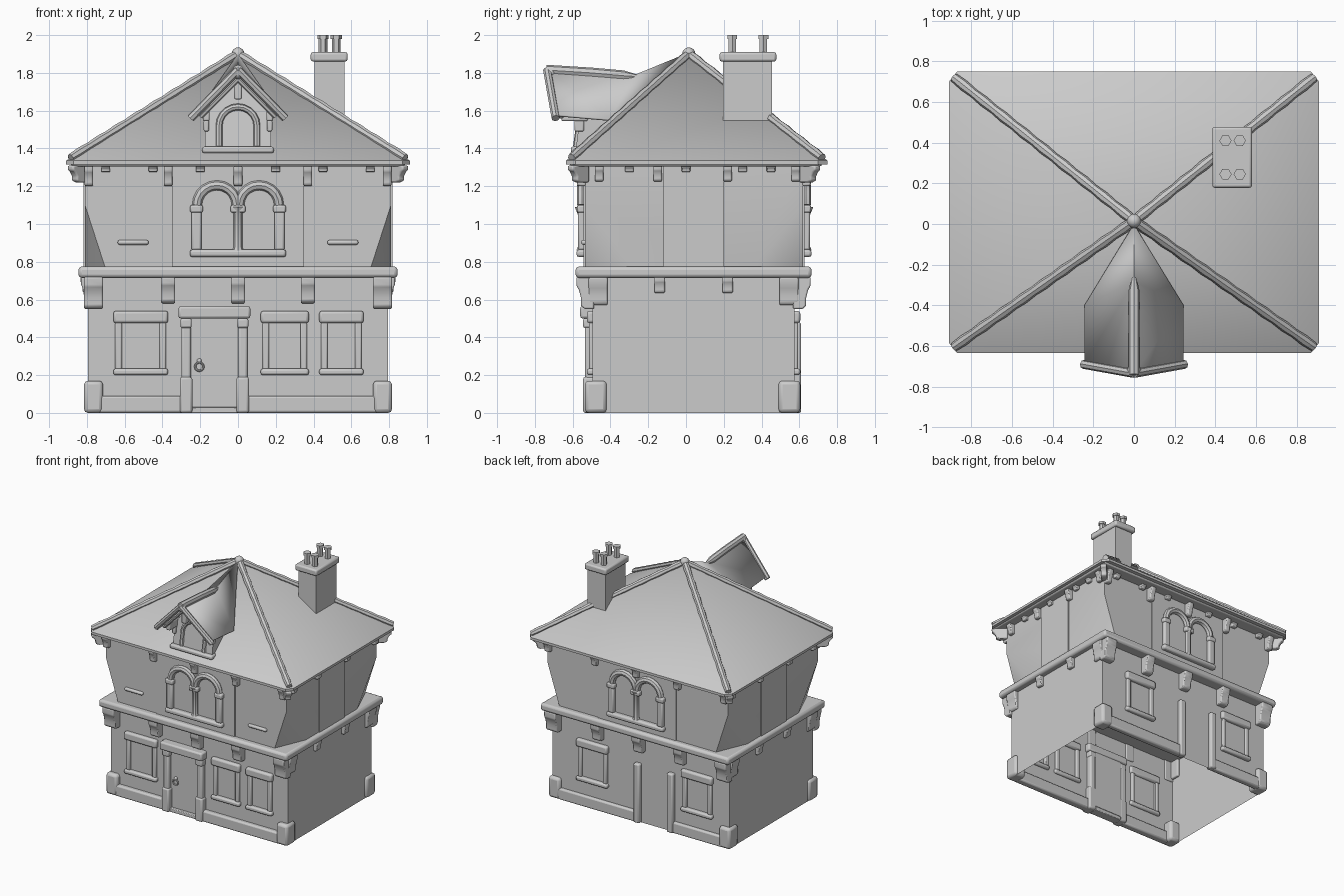
import bpy, bmesh, math
from mathutils import Vector, Matrix

if "Cube" in bpy.data.objects:
    bpy.data.objects.remove(bpy.data.objects["Cube"])

stone = bpy.data.materials.new("plain_grey")
stone.diffuse_color = (0.6, 0.6, 0.6, 1)
stone.use_nodes = True
stone.node_tree.nodes["Principled BSDF"].inputs["Base Color"].default_value = stone.diffuse_color


def finish(name, bm, bevel=0):
    bmesh.ops.recalc_face_normals(bm, faces=bm.faces)
    me = bpy.data.meshes.new(name)
    bm.to_mesh(me)
    bm.free()
    me.materials.append(stone)
    ob = bpy.data.objects.new(name, me)
    bpy.context.collection.objects.link(ob)
    if bevel:
        m = ob.modifiers.new("rounding", 'BEVEL')
        m.width, m.segments = bevel, 2
    return ob


def box(name, x0, x1, y0, y1, z0, z1, bevel=0, open_ends=False):
    bm = bmesh.new()
    mat = Matrix.Translation(((x0 + x1) / 2, (y0 + y1) / 2, (z0 + z1) / 2)) @ \
        Matrix.Diagonal((x1 - x0, y1 - y0, z1 - z0, 1))
    bmesh.ops.create_cube(bm, size=1, matrix=mat)
    if open_ends:
        bm.normal_update()
        bmesh.ops.delete(bm, geom=[f for f in bm.faces if abs(f.normal.z) > 0.5], context='FACES')
    return finish(name, bm, bevel)


def hull(name, pts):
    bm = bmesh.new()
    for p in pts:
        bm.verts.new(p)
    bmesh.ops.convex_hull(bm, input=bm.verts[:])
    bmesh.ops.dissolve_limit(bm, angle_limit=0.01, verts=bm.verts[:], edges=bm.edges[:])
    return finish(name, bm)


def sheet(name, pts, faces, thick=0):
    bm = bmesh.new()
    vs = [bm.verts.new(p) for p in pts]
    for f in faces:
        bm.faces.new([vs[i] for i in f])
    ob = finish(name, bm)
    if thick:
        m = ob.modifiers.new("thickness", 'SOLIDIFY')
        m.thickness, m.offset = thick, 0
    return ob


def ball(name, loc, r):
    bm = bmesh.new()
    bmesh.ops.create_uvsphere(bm, u_segments=14, v_segments=8, radius=r, matrix=Matrix.Translation(loc))
    return finish(name, bm)


def tube(name, pts, r, radii=None, cyclic=False):
    cu = bpy.data.curves.new(name, 'CURVE')
    cu.dimensions = '3D'
    cu.bevel_depth, cu.bevel_resolution, cu.use_fill_caps = r, 2, True
    sp = cu.splines.new('POLY')
    sp.points.add(len(pts) - 1)
    for i, p in enumerate(pts):
        sp.points[i].co = (*p, 1)
        sp.points[i].radius = radii[i] if radii else 1
    sp.use_cyclic_u = cyclic
    tmp = bpy.data.objects.new(name, cu)
    me = bpy.data.meshes.new_from_object(tmp)
    bpy.data.objects.remove(tmp)
    me.materials.clear()
    me.materials.append(stone)
    ob = bpy.data.objects.new(name, me)
    bpy.context.collection.objects.link(ob)
    return ob


def corbel(name, x, y, out, width, depth, top, height):
    """Scrolled bracket: wall contact point, outward direction, sizes."""
    prof = [(-.1, 1), (1, 1), (1, .72), (.85, .6), (.72, .35), (.72, .1), (.5, 0), (-.1, 0)]
    o = Vector((*out, 0)).normalized()
    s = Vector((-o.y, o.x, 0)) * width / 2
    bm = bmesh.new()
    vs = [bm.verts.new(Vector((x, y, top - height)) + o * d * depth + Vector((0, 0, h * height)) - s)
          for d, h in prof]
    f = bm.faces.new(vs)
    ext = bmesh.ops.extrude_face_region(bm, geom=[f])
    bmesh.ops.translate(bm, vec=s * 2, verts=[v for v in ext['geom'] if isinstance(v, bmesh.types.BMVert)])
    return finish(name, bm, 0.008)


def arc(cx, y, cz, r, a0=0, a1=math.pi, n=10):
    return [(cx + r * math.cos(a0 + (a1 - a0) * i / n), y, cz + r * math.sin(a0 + (a1 - a0) * i / n))
            for i in range(n + 1)]


FRONT, BACK, SIDE = -0.495, 0.575, 0.795

# Lower storey, plinth and corner blocks
box("lower_walls", -SIDE, SIDE, FRONT, BACK, 0, 0.74, open_ends=True)
for s in (-1, 1):
    for y0, y1 in ((-0.535, -0.42), (0.49, 0.605)):
        a, b = sorted((s * 0.715, s * 0.815))
        box("corner_block", a, b, y0, y1, 0, 0.17, 0.02)
for a, b in ((-0.74, -0.29), (0.03, 0.74)):
    box("front_plinth", a, b, -0.53, -0.47, 0, 0.09, 0.012)
    box("back_plinth", a, b, 0.55, 0.60, 0, 0.09, 0.012)


def window(x0, x1, wall, s):
    def part(name, a, b, out, z0, z1, bev):
        y0, y1 = sorted((wall - s * 0.02, wall + s * out))
        box(name, a, b, y0, y1, z0, z1, bev)
    part("window_lintel", x0, x1, 0.03, 0.475, 0.54, 0.014)
    part("window_sill", x0, x1, 0.03, 0.2, 0.235, 0.012)
    for a in (x0 + 0.01, x1 - 0.045):
        part("window_jamb", a, a + 0.035, 0.018, 0.23, 0.48, 0.008)


for a, b in ((-0.66, -0.37), (0.12, 0.375), (0.43, 0.665)):
    window(a, b, FRONT, -1)
for a, b in ((-0.65, -0.37), (0.29, 0.57)):
    window(a, b, BACK, 1)

# Door with posts, lintel and ring knocker
box("door", -0.25, 0.0, -0.50, -0.45, 0.03, 0.5)
box("door_step", -0.25, 0.0, -0.525, -0.45, 0, 0.03, 0.005)
box("door_lintel", -0.315, 0.065, -0.56, -0.45, 0.5, 0.565, 0.012)
for x in (-0.275, 0.025):
    box("door_post", x - 0.025, x + 0.025, -0.535, -0.45, 0, 0.5, 0.012)
    box("door_post_foot", x - 0.033, x + 0.033, -0.545, -0.45, 0, 0.19, 0.012)
    box("door_post_head", x - 0.03, x + 0.03, -0.545, -0.45, 0.45, 0.5, 0.01)
    box("back_door_post", x - 0.03, x + 0.025, 0.55, 0.61, 0, 0.48, 0.012)
tube("knocker_ring", arc(-0.205, -0.51, 0.245, 0.022, 0, 2 * math.pi, 12)[:-1], 0.006, cyclic=True)
ball("knocker_boss", (-0.205, -0.505, 0.275), 0.013)

# Jetty belt and its corbels
box("jetty_belt", -0.845, 0.845, -0.585, 0.665, 0.715, 0.775, 0.018)
for y, d in ((FRONT, -1), (BACK, 1)):
    for x in (-0.37, 0, 0.37):
        corbel("jetty_corbel", x, y, (0, d), 0.075, 0.075, 0.72, 0.14)
    for x in (-0.765, 0.765):
        corbel("corner_corbel", x, y, (0, d), 0.1, 0.085, 0.72, 0.17)
        corbel("corner_side_corbel", math.copysign(SIDE - 0.015, x), y - d * 0.03, (x, 0), 0.1, 0.05, 0.72, 0.15)
for s in (-1, 1):
    for y in (-0.14, 0.22):
        corbel("side_corbel", s * SIDE, y, (s, 0), 0.055, 0.04, 0.72, 0.085)

# Upper storey, with lower corners cut back
UF, UB, US = -0.535, 0.62, 0.81
pts = []
for sx in (-1, 1):
    for y, d in ((UF, 1), (UB, -1)):
        pts += [(sx * US, y, 1.33), (sx * US, y, 1.1),
                (sx * 0.70, y, 0.76), (sx * US, y + d * 0.26, 0.76)]
hull("upper_walls", pts)
box("centre_panels", -0.35, 0.35, UF - 0.008, UB + 0.008, 0.77, 1.32)
box("side_panels", -US - 0.008, US + 0.008, -0.12, 0.2, 0.77, 1.32)

# Paired arched windows, front and back
for y in (UF - 0.015, UB + 0.015):
    box("arch_sill", -0.255, 0.255, y - 0.03, y + 0.03, 0.825, 0.865, 0.014)
    for s in (-1, 1):
        tube("window_arch", arc(s * 0.112, y, 1.1, 0.105), 0.026)
        box("arch_jamb", s * 0.22 - 0.027, s * 0.22 + 0.027, y - 0.022, y + 0.022, 0.86, 1.07, 0.012)
        box("jamb_cap", s * 0.22 - 0.034, s * 0.22 + 0.034, y - 0.027, y + 0.027, 1.06, 1.1, 0.01)
    tube("arch_column", [(0, y, 0.86), (0, y, 0.88), (0, y, 1.05), (0, y, 1.09)], 0.03, [1, .75, .75, 1.3])
    box("column_cap", -0.04, 0.04, y - 0.028, y + 0.028, 1.06, 1.1, 0.01)
for x in (-0.555, 0.555):
    box("wall_ledge", x - 0.082, x + 0.082, UF - 0.02, UF + 0.02, 0.89, 0.915, 0.01)

# Eaves band and brackets
box("eaves_band", -0.885, 0.885, -0.615, 0.72, 1.305, 1.34, 0.012)
for y, d in ((UF, -1), (UB, 1)):
    for x in (-0.79, -0.37, 0, 0.37, 0.79):
        corbel("eaves_bracket", x, y, (0, d), 0.045, 0.06, 1.31, 0.11)
    for x in (-0.7, -0.45, -0.2, 0.2, 0.45, 0.7):
        corbel("eaves_block", x, y, (0, d), 0.045, 0.04, 1.31, 0.035)
    for s in (-1, 1):
        corbel("corner_bracket", s * US, y, (s, d), 0.045, 0.11, 1.31, 0.09)
for s in (-1, 1):
    for y in (-0.46, -0.15, 0.22, 0.58):
        corbel("side_eaves_bracket", s * US, y, (s, 0), 0.045, 0.045, 1.31, 0.085)
    for y in (-0.3, 0.0, 0.3, 0.45):
        corbel("side_eaves_block", s * US, y, (s, 0), 0.045, 0.035, 1.31, 0.035)

# Hipped roof, hip rolls and finial
APEX = Vector((0, 0.015, 1.9))
pts = [APEX]
for s in (-1, 1):
    for x, y in ((0.91, -0.585), (0.87, -0.635), (0.91, 0.70), (0.87, 0.75)):
        pts += [(s * x, y, 1.315), (s * x, y, 1.335)]
hull("roof", pts)
for s in (-1, 1):
    for y in (-0.605, 0.72):
        a = Vector((s * 0.885, y, 1.35))
        n = 18
        tube("hip_roll", [a.lerp(APEX, i / n) for i in range(n + 1)], 0.027,
             [1 if i % 2 else 0.85 for i in range(n + 1)])
ball("roof_finial", (0, 0.015, 1.9), 0.035)

# Chimney with hexagonal pots
box("chimney_stack", 0.405, 0.565, 0.195, 0.455, 1.5, 1.87)
box("chimney_cap", 0.385, 0.58, 0.178, 0.478, 1.86, 1.91, 0.012)
for x in (0.45, 0.52):
    for y in (0.245, 0.41):
        for r, z0, z1 in ((0.023, 1.9, 1.985), (0.03, 1.98, 2.0)):
            bm = bmesh.new()
            bmesh.ops.create_cone(bm, cap_ends=True, segments=6, radius1=r, radius2=r, depth=z1 - z0,
                                  matrix=Matrix.Translation((x, y, (z0 + z1) / 2)) @ Matrix.Rotation(math.pi / 6, 4, 'Z'))
            finish("chimney_pot", bm)

# Dormer: flared roof sheet, gable wall and trims
sheet("dormer_roof", [(-0.24, -0.69, 1.575), (0, -0.735, 1.815), (0.24, -0.69, 1.575),
                      (-0.24, -0.4, 1.55), (0, -0.28, 1.78), (0.24, -0.4, 1.55), (0, 0, 1.895)],
      [(0, 1, 4, 3), (1, 2, 5, 4), (3, 4, 6), (4, 5, 6)], 0.012)
tube("dormer_ridge", [(0, -0.74, 1.815), (0, -0.5, 1.80), (0, -0.33, 1.785), (0, -0.25, 1.78)], 0.028, [1, 1, 1, .3])
gable = [(-0.175, 1.38), (0.175, 1.38), (0.175, 1.58), (0, 1.77), (-0.175, 1.58)]
hull("dormer_wall", [(x, y + (0.05 if y < -0.5 else 0) * (z - 1.38) / 0.4, z)
                     for x, z in gable for y in (-0.585, -0.4)])
box("dormer_sill", -0.19, 0.19, -0.61, -0.54, 1.375, 1.41, 0.012)
tube("dormer_arch", [(0.1, -0.58, 1.41)] + arc(0, -0.565, 1.52, 0.1) + [(-0.1, -0.58, 1.41)], 0.018)
for s in (-1, 1):
    tube("bargeboard", [(s * 0.25, -0.69, 1.56), (0, -0.735, 1.815)], 0.022)
    tube("inner_bargeboard", [(s * 0.2, -0.66, 1.57), (0, -0.7, 1.77)], 0.016)
    box("dormer_bracket", s * 0.168 - 0.018, s * 0.168 + 0.018, -0.66, -0.52, 1.545, 1.61, 0.008)
    box("dormer_drop", s * 0.168 - 0.014, s * 0.168 + 0.014, -0.59, -0.54, 1.49, 1.55, 0.008)
ball("dormer_finial", (0, -0.72, 1.8), 0.033)
box("dormer_pendant", -0.02, 0.02, -0.7, -0.54, 1.66, 1.75, 0.008)

# Smooth rounded parts while keeping edges crisp
bpy.context.view_layer.update()
for ob in bpy.context.collection.objects:
    ob.select_set(True)
bpy.context.view_layer.objects.active = bpy.context.collection.objects[0]
bpy.ops.object.shade_smooth_by_angle(angle=math.radians(35))
